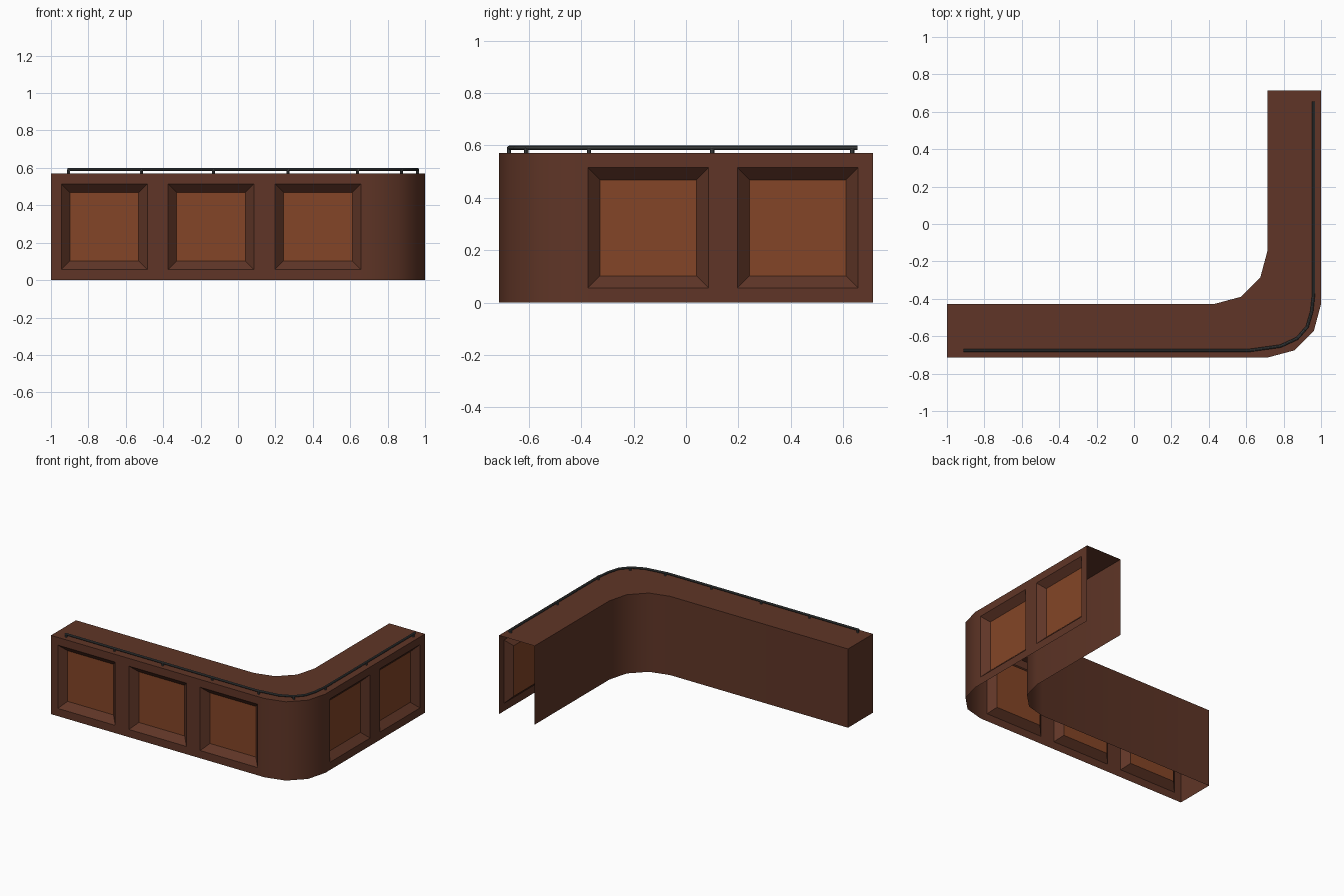
import bpy, bmesh
from math import sin, cos, radians

if "Cube" in bpy.data.objects:
    bpy.data.objects.remove(bpy.data.objects["Cube"])

H, F = 0.571, 0.714          # counter height, half depth of the footprint
R = 0.286                    # corner radius and counter thickness


def material(name, rgb):
    m = bpy.data.materials.new(name)
    m.diffuse_color = (*rgb, 1)
    m.use_nodes = True
    m.node_tree.nodes["Principled BSDF"].inputs["Base Color"].default_value = m.diffuse_color
    return m


wood = material("dark_wood", (0.115, 0.036, 0.02))
panel_wood = material("panel_wood", (0.23, 0.06, 0.02))
metal = material("dark_metal", (0.06, 0.065, 0.065))


def smooth(obj):
    bpy.ops.object.select_all(action='DESELECT')
    obj.select_set(True)
    bpy.context.view_layer.objects.active = obj
    bpy.ops.object.shade_smooth_by_angle(angle=radians(35))


def arc(cx, cy):
    return [(cx + R * cos(radians(a)), cy + R * sin(radians(a))) for a in (-90, -60, -30, 0)]


# Footprint: the outer path carries the panel edges, the inner path is plain
W = 0.46
front_starts = (-0.945, -0.374, 0.197)
side_starts = (-0.374, 0.197)
outer, panels = [(-1, -F)], set()
for s in front_starts:
    panels.add(len(outer))
    outer += [(s, -F), (s + W, -F)]
outer += arc(F, R - F)
for s in side_starts:
    panels.add(len(outer))
    outer += [(1, s), (1, s + W)]
outer.append((1, F))
inner = [(-1, R - F)] + arc(F - R, 2 * R - F) + [(1 - R, F)]

# Counter body: hollow shell, open below and at the far end of the short arm
bm = bmesh.new()


def columns(path, heights):
    return [[bm.verts.new((x, y, z)) for z in heights] for x, y in path]


out_cols = columns(outer, (0, 0.056, 0.515, H))
in_cols = columns(inner, (0, H))
panel_faces = []
for i, (a, b) in enumerate(zip(out_cols, out_cols[1:])):
    for k in range(3):
        f = bm.faces.new((a[k], b[k], b[k + 1], a[k + 1]))
        if i in panels and k == 1:
            panel_faces.append(f)
for a, b in zip(in_cols, in_cols[1:]):
    bm.faces.new((b[0], a[0], a[1], b[1]))
bm.faces.new([c[-1] for c in out_cols] + [c[-1] for c in reversed(in_cols)])
bm.faces.new([in_cols[0][0], *out_cols[0], in_cols[0][1]])

# Recessed panels with sloped borders
bm.normal_update()
bmesh.ops.inset_individual(bm, faces=panel_faces, thickness=0.046, depth=-0.046,
                           use_even_offset=True)
for f in panel_faces:
    f.material_index = 1
mesh = bpy.data.meshes.new("counter_body")
bm.to_mesh(mesh)
bm.free()
mesh.materials.append(wood)
mesh.materials.append(panel_wood)
body = bpy.data.objects.new("counter_body", mesh)
bpy.context.collection.objects.link(body)
smooth(body)

# Rail following the outer edge
path = [(-0.912, -0.676), (0.617, -0.676), (0.783, -0.653), (0.872, -0.612),
        (0.926, -0.55), (0.95, -0.468), (0.961, -0.37), (0.961, 0.655)]
curve = bpy.data.curves.new("top_rail", 'CURVE')
curve.dimensions = '3D'
curve.bevel_depth = 0.008
curve.bevel_resolution = 2
curve.use_fill_caps = True
spline = curve.splines.new('POLY')
spline.points.add(len(path) - 1)
for p, (x, y) in zip(spline.points, path):
    p.co = (x, y, 0.591, 1)
curve.materials.append(metal)
rail = bpy.data.objects.new("top_rail", curve)
bpy.context.collection.objects.link(rail)
bpy.ops.object.select_all(action='DESELECT')
rail.select_set(True)
bpy.context.view_layer.objects.active = rail
bpy.ops.object.convert(target='MESH')
smooth(bpy.context.object)

# Short posts carrying the rail
posts = [(x, -0.676) for x in (-0.905, -0.517, -0.13, 0.268, 0.64)]
posts += [(0.875, -0.61)] + [(0.961, y) for y in (-0.37, 0.1, 0.635)]
for x, y in posts:
    bpy.ops.mesh.primitive_cylinder_add(vertices=8, radius=0.008, depth=0.022,
                                        location=(x, y, H + 0.01))
    post = bpy.context.object
    post.name = "rail_post"
    post.data.materials.append(metal)
    smooth(post)
